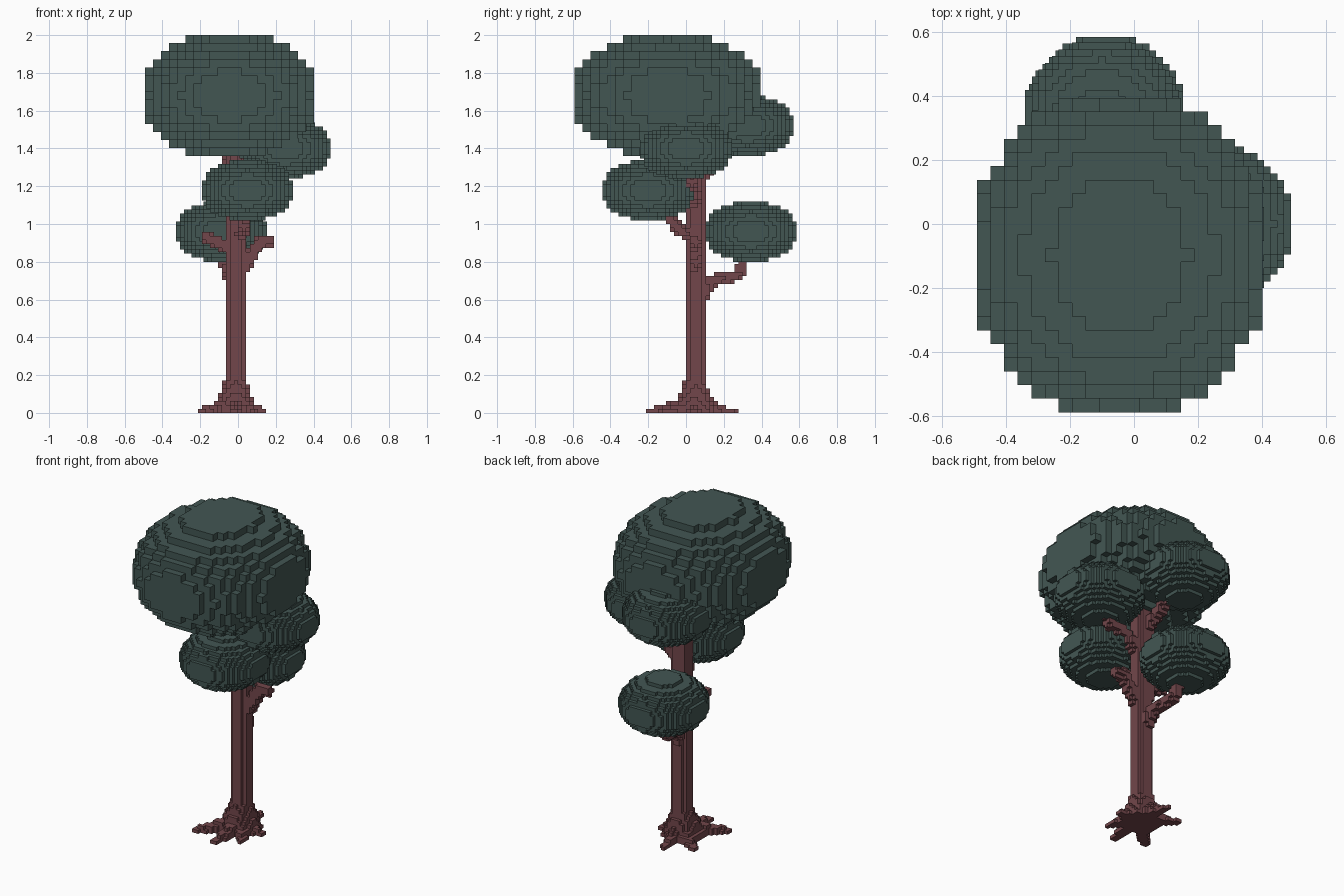
import bpy
import math
from mathutils import Vector

if "Cube" in bpy.data.objects:
    bpy.data.objects.remove(bpy.data.objects["Cube"])


def material(name, rgb):
    m = bpy.data.materials.new(name)
    m.diffuse_color = (*rgb, 1)
    m.use_nodes = True
    m.node_tree.nodes["Principled BSDF"].inputs["Base Color"].default_value = m.diffuse_color
    return m


LEAF = material("dark green leaves", (0.055, 0.094, 0.086))
BARK = material("reddish brown bark", (0.17, 0.062, 0.07))

# for each direction: the four corners of that side of a unit cell
SIDES = {
    (1, 0, 0): ((1, 0, 0), (1, 1, 0), (1, 1, 1), (1, 0, 1)),
    (-1, 0, 0): ((0, 0, 0), (0, 0, 1), (0, 1, 1), (0, 1, 0)),
    (0, 1, 0): ((0, 1, 0), (0, 1, 1), (1, 1, 1), (1, 1, 0)),
    (0, -1, 0): ((0, 0, 0), (1, 0, 0), (1, 0, 1), (0, 0, 1)),
    (0, 0, 1): ((0, 0, 1), (1, 0, 1), (1, 1, 1), (0, 1, 1)),
    (0, 0, -1): ((0, 0, 0), (0, 1, 0), (1, 1, 0), (1, 0, 0)),
}


def voxel_object(name, cells, origin, size, mat):
    """Skin a set of grid cells with only the exposed square faces."""
    index, faces = {}, []
    for c in cells:
        for d, corners in SIDES.items():
            if (c[0] + d[0], c[1] + d[1], c[2] + d[2]) not in cells:
                faces.append([index.setdefault(
                    tuple(c[i] + k[i] for i in range(3)), len(index)) for k in corners])
    verts = [tuple(origin[i] + v[i] * size[i] for i in range(3)) for v in index]
    me = bpy.data.meshes.new(name)
    me.from_pydata(verts, [], faces)
    me.materials.append(mat)
    ob = bpy.data.objects.new(name, me)
    bpy.context.collection.objects.link(ob)
    return ob


def leaf_clump(name, centre, radii, counts, limit):
    """Stepped ellipsoid made of counts cells along each axis."""
    def off(i, n):
        return (2 * i + 1 - n) / n
    nx, ny, nz = counts
    cells = {(i, j, k) for i in range(nx) for j in range(ny) for k in range(nz)
             if off(i, nx) ** 2 + off(j, ny) ** 2 + off(k, nz) ** 2 <= limit}
    origin = [c - r for c, r in zip(centre, radii)]
    size = [2 * r / n for r, n in zip(radii, counts)]
    return voxel_object(name, cells, origin, size, LEAF)


CELL = 0.0213


def limb_cells(path, r0, r1):
    """Grid cells inside a tapered tube along a path of points."""
    cells = set()
    pts = [Vector(p) for p in path]
    n = len(pts) - 1
    for s in range(n):
        a, b = pts[s], pts[s + 1]
        ra, rb = (r0 + (r1 - r0) * t / n for t in (s, s + 1))
        ab, big = b - a, max(ra, rb)
        lo = [math.floor((min(a[i], b[i]) - big) / CELL) for i in range(3)]
        hi = [math.ceil((max(a[i], b[i]) + big) / CELL) for i in range(3)]
        for i in range(lo[0], hi[0] + 1):
            for j in range(lo[1], hi[1] + 1):
                for k in range(max(0, lo[2]), hi[2] + 1):
                    p = Vector((i + .5, j + .5, k + .5)) * CELL
                    t = min(1, max(0, (p - a).dot(ab) / ab.length_squared))
                    if (p - a - ab * t).length <= ra + (rb - ra) * t:
                        cells.add((i, j, k))
    return cells


# crown: one large clump with bigger steps, four finer small ones
leaf_clump("crown_top", (-0.045, -0.0975, 1.68), (0.447, 0.4925, 0.32), (21, 23, 15), 1.1)
for name, centre in {
    "leaf_clump_upper_right": (0.250, 0.0, 1.40),
    "leaf_clump_front": (0.05, -0.20, 1.178),
    "leaf_clump_low_back": (-0.088, 0.343, 0.96),
    "leaf_clump_upper_back": (-0.10, 0.325, 1.52),
}.items():
    leaf_clump(name, centre, (0.241, 0.243, 0.16), (23, 23, 15), 1.06)

# trunk, slightly shifted in the upper half
wood = limb_cells([(-0.01, 0.053, 0), (-0.01, 0.053, 0.6)], 0.058, 0.056)
wood |= limb_cells([(-0.01, 0.06, 0.6), (-0.015, 0.062, 1.42)], 0.055, 0.055)
# flared foot
wood |= limb_cells([(-0.015, 0.045, 0), (-0.015, 0.05, 0.19)], 0.12, 0.05)
# roots spreading over the ground
for x, y in ((-0.205, -0.14), (-0.02, -0.205), (0.14, 0.04),
             (-0.03, 0.25), (-0.17, 0.17), (0.1, -0.11)):
    mid = (x * 0.55, 0.04 + (y - 0.04) * 0.55, 0.015)
    wood |= limb_cells([(-0.01, 0.045, 0.06), mid, (x, y, 0.008)], 0.055, 0.017)
# branches reaching for the clumps, and two stubs
for path in (
    [(-0.01, 0.08, 0.60), (-0.03, 0.14, 0.70), (-0.06, 0.28, 0.73), (-0.08, 0.31, 0.85)],
    [(0.01, 0.04, 0.93), (0.03, -0.03, 0.97), (0.04, -0.08, 1.02), (0.05, -0.15, 1.10)],
    [(0.02, 0.05, 0.76), (0.07, 0.05, 0.83), (0.11, 0.05, 0.90), (0.17, 0.05, 0.91)],
    [(-0.04, 0.05, 0.87), (-0.10, 0.05, 0.90), (-0.17, 0.05, 0.93)],
    [(0.0, 0.05, 1.08), (0.10, 0.04, 1.19), (0.21, 0.03, 1.23), (0.23, 0.02, 1.31)],
    [(-0.01, 0.06, 1.22), (-0.05, 0.16, 1.34), (-0.09, 0.27, 1.46)],
):
    wood |= limb_cells(path, 0.036, 0.029)

voxel_object("trunk_roots_and_branches", wood, (0, 0, 0), (CELL,) * 3, BARK)
